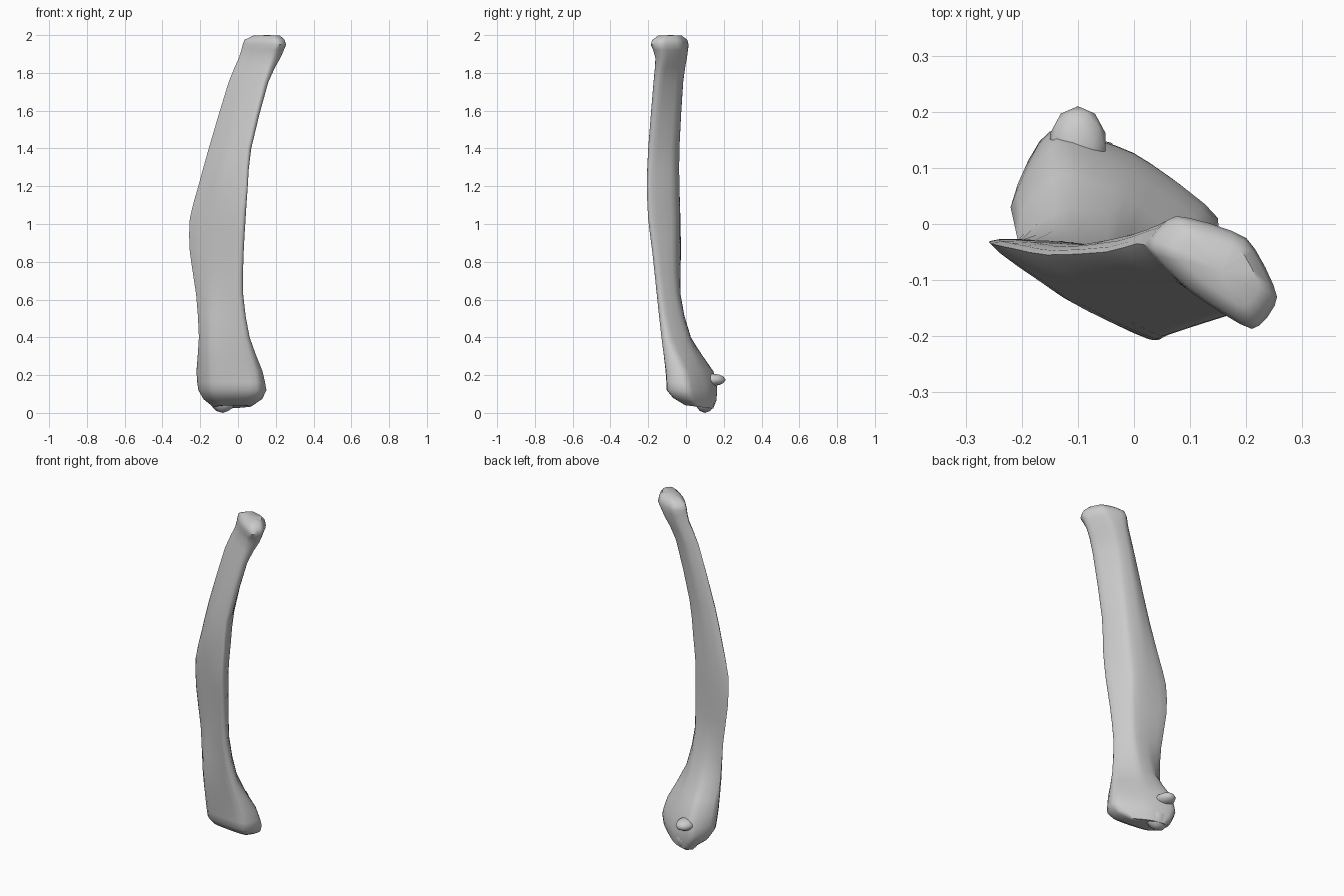
import bpy, bmesh
from mathutils import Vector
from math import radians

if "Cube" in bpy.data.objects:
    bpy.data.objects.remove(bpy.data.objects["Cube"])

# Cross-sections: height, then six points (crest, front left, front right, right, back right, back left)
SECTIONS = [
    (.12, -.21, .05, -.14, -.075, .10, -.10, .15, .01, .0, .125, -.15, .165),
    (.22, -.22, .03, -.14, -.09, .09, -.105, .128, -.01, .0, .09, -.135, .145),
    (.40, -.207, -.03, -.145, -.105, .035, -.13, .06, -.09, -.025, .01, -.125, .025),
    (.63, -.222, -.035, -.14, -.10, .0, -.155, .027, -.13, -.03, -.045, -.12, -.03),
    (.85, -.255, -.03, -.14, -.11, .005, -.178, .03, -.155, -.025, -.055, -.13, -.032),
    (1.03, -.255, -.035, -.14, -.12, .015, -.2, .04, -.175, -.025, -.055, -.12, -.032),
    (1.2, -.21, -.045, -.11, -.14, .035, -.207, .05, -.18, -.005, -.06, -.10, -.035),
    (1.4, -.155, -.055, -.06, -.145, .05, -.2, .07, -.17, .018, -.06, -.07, -.035),
    (1.75, -.05, -.05, .03, -.11, .135, -.172, .16, -.14, .09, -.035, .01, -.015),
    (1.88, .005, -.035, .07, -.10, .18, -.162, .225, -.12, .15, -.015, .06, .005),
    (1.95, .025, -.04, .10, -.12, .21, -.187, .255, -.13, .20, -.025, .075, .014),
]


def spline(p0, p1, p2, p3, t, k):
    m1, m2 = (p2 - p0) * k, (p3 - p1) * k
    return ((2*t**3 - 3*t*t + 1) * p1 + (t**3 - 2*t*t + t) * m1
            + (3*t*t - 2*t**3) * p2 + (t**3 - t*t) * m2)


def round_ring(pts, steps=4):
    n = len(pts)
    return [spline(pts[i - 1], pts[i], pts[(i + 1) % n], pts[(i + 2) % n], s / steps, .3)
            for i in range(n) for s in range(steps)]


def shrunk(ring, factor, shift, slope=0):
    c = sum(ring, Vector()) / len(ring)
    out = [c + (p - c) * factor + Vector(shift) for p in ring]
    for p in out:
        p.z -= slope * p.y
    return out


def finish(bm, name):
    bmesh.ops.recalc_face_normals(bm, faces=bm.faces)
    me = bpy.data.meshes.new(name)
    bm.to_mesh(me)
    bm.free()
    ob = bpy.data.objects.new(name, me)
    bpy.context.collection.objects.link(ob)
    bpy.ops.object.select_all(action='DESELECT')
    ob.select_set(True)
    bpy.context.view_layer.objects.active = ob
    bpy.ops.object.shade_smooth_by_angle(angle=radians(50))


# Bone shaft with flared lower end and small upper head
keys = [round_ring([Vector((s[i], s[i + 1], s[0])) for i in range(1, 13, 2)]) for s in SECTIONS]
rings = [shrunk(keys[0], .55, (.005, .04, -.08), .12), shrunk(keys[0], .86, (.005, .015, -.045), .06)]
last = len(keys) - 1
for j in range(last):
    quad = [keys[max(j - 1, 0)], keys[j], keys[j + 1], keys[min(j + 2, last)]]
    for s in range(2):
        rings.append([spline(*p, s / 2, .4) for p in zip(*quad)])
rings += [keys[-1], shrunk(keys[-1], .92, (0, 0, .025)), shrunk(keys[-1], .62, (.01, 0, .047))]

bm = bmesh.new()
loops = [[bm.verts.new(p) for p in ring] for ring in rings]
for lo, hi in zip(loops, loops[1:]):
    for i in range(len(lo)):
        bm.faces.new((lo[i - 1], lo[i], hi[i], hi[i - 1]))
for loop, dz in ((loops[0], .01), (loops[-1], .003)):
    c = sum((v.co for v in loop), Vector()) / len(loop)
    tip = bm.verts.new(c + Vector((0, 0, dz)))
    for i in range(len(loop)):
        bm.faces.new((loop[i - 1], loop[i], tip))
finish(bm, "bone_shaft")

# Small bony knobs at the back of the lower end
for name, pos, size in (("back_spur", (-.10, .14, .175), (.052, .07, .033)),
                        ("lower_point", (-.08, .10, .068), (.068, .055, .068))):
    bm = bmesh.new()
    bmesh.ops.create_icosphere(bm, subdivisions=2, radius=1)
    bmesh.ops.scale(bm, vec=size, verts=bm.verts)
    bmesh.ops.translate(bm, vec=pos, verts=bm.verts)
    finish(bm, name)
